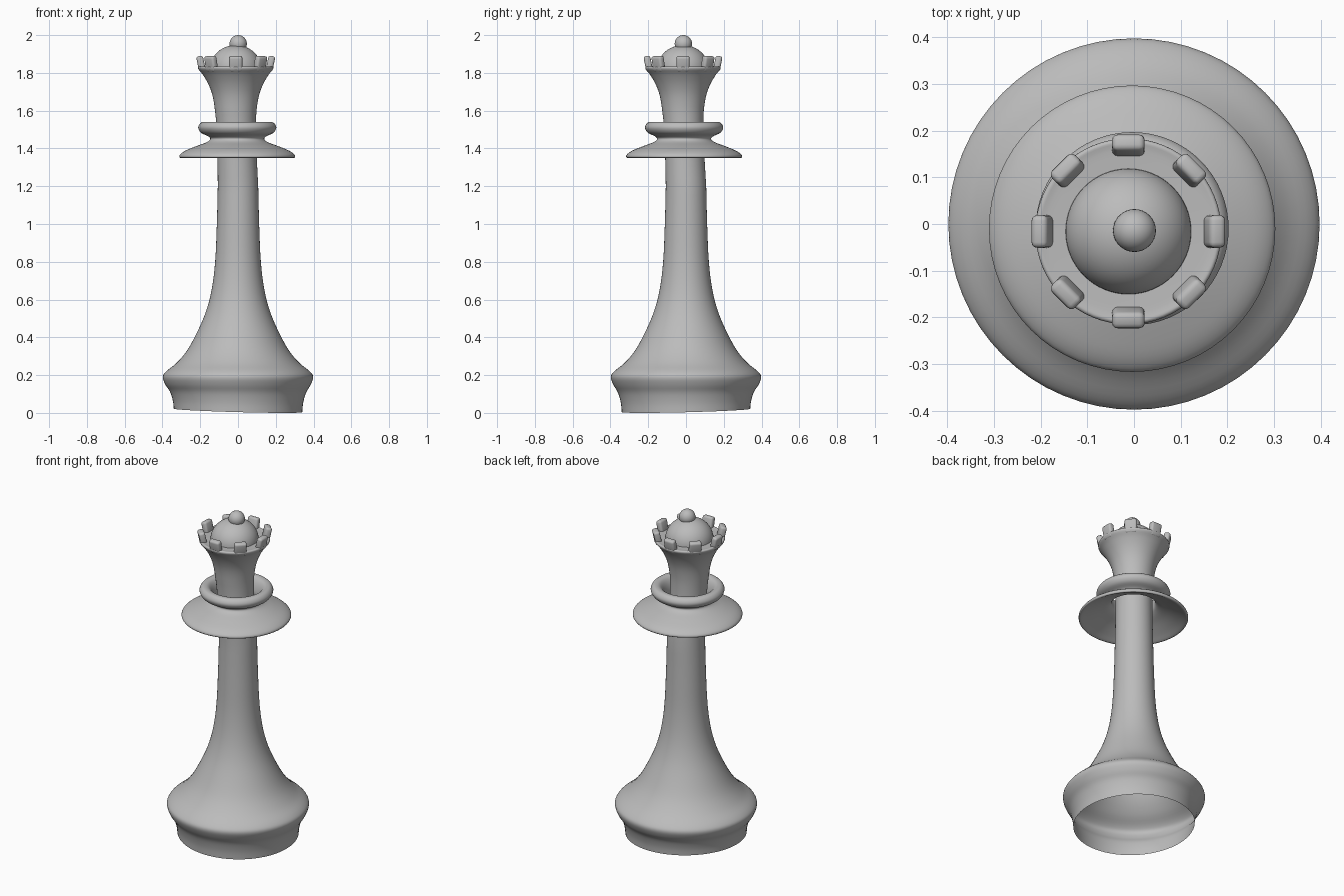
import bpy, bmesh, math
from mathutils import Matrix, Vector

if "Cube" in bpy.data.objects:
    bpy.data.objects.remove(bpy.data.objects["Cube"])

SEG = 64
CROWN = Vector((-0.012, -0.016, 0.0))   # the crown sits slightly off axis

grey = bpy.data.materials.new("plain grey")
grey.diffuse_color = (0.5, 0.5, 0.5, 1.0)
grey.use_nodes = True
grey.node_tree.nodes["Principled BSDF"].inputs["Base Color"].default_value = grey.diffuse_color


def spline(pts, closed=False, steps=4):
    """Smooth (radius, height) points with a Catmull-Rom curve."""
    n, out = len(pts), []
    get = lambda i: pts[i % n] if closed else pts[max(0, min(n - 1, i))]
    for i in range(n if closed else n - 1):
        p = [Vector(get(i + k)) for k in (-1, 0, 1, 2)]
        for s in range(steps):
            t = s / steps
            out.append(0.5 * (2 * p[1] + (p[2] - p[0]) * t
                              + (2 * p[0] - 5 * p[1] + 4 * p[2] - p[3]) * t * t
                              + (3 * p[1] - p[0] - 3 * p[2] + p[3]) * t ** 3))
    if not closed:
        out.append(Vector(pts[-1]))
    return out


def finish(name, bm, angle=50):
    bmesh.ops.recalc_face_normals(bm, faces=bm.faces)
    me = bpy.data.meshes.new(name)
    bm.to_mesh(me)
    bm.free()
    me.materials.append(grey)
    ob = bpy.data.objects.new(name, me)
    bpy.context.collection.objects.link(ob)
    bpy.ops.object.select_all(action='DESELECT')
    ob.select_set(True)
    bpy.context.view_layer.objects.active = ob
    bpy.ops.object.shade_smooth_by_angle(angle=math.radians(angle))
    return ob


def lathe(profile, closed=False):
    bm = bmesh.new()
    rings = []
    for r, z in profile:
        rings.append([bm.verts.new((r * math.cos(2 * math.pi * i / SEG),
                                    r * math.sin(2 * math.pi * i / SEG), z))
                      for i in range(SEG)])
    n = len(rings)
    for k in range(n if closed else n - 1):
        a, b = rings[k], rings[(k + 1) % n]
        for i in range(SEG):
            j = (i + 1) % SEG
            bm.faces.new((a[i], a[j], b[j], b[i]))
    return bm


# Base, stem and flared crown cup: one hollow turned body, open underneath
body = lathe(spline([
    (0.340, 0.015), (0.345, 0.06), (0.360, 0.11), (0.385, 0.15), (0.398, 0.19),
    (0.380, 0.22), (0.325, 0.265), (0.270, 0.33), (0.220, 0.42), (0.172, 0.53),
    (0.140, 0.65), (0.121, 0.80), (0.112, 1.00), (0.107, 1.20), (0.104, 1.36),
    (0.104, 1.50), (0.110, 1.60), (0.123, 1.68), (0.145, 1.74), (0.174, 1.79),
    (0.198, 1.82), (0.195, 1.834), (0.175, 1.832), (0.12, 1.83)]))
for v in body.verts:
    # slightly uneven bottom edge
    fade = max(0.0, 1 - v.co.z / 0.15)
    v.co.z += fade * (0.028 * v.co.y - 0.03 * v.co.x)
    # upper part drifts off axis
    t = min(1.0, max(0.0, (v.co.z - 1.2) / 0.4))
    v.co += CROWN * t
low = min(v.co.z for v in body.verts)
for v in body.verts:
    v.co.z -= low * max(0.0, 1 - v.co.z / 0.15)
finish("body", body)

# Collar: thin skirt and rolled ring, hollow beneath, loose around the stem
collar = lathe(spline([
    (0.122, 1.455), (0.134, 1.505), (0.158, 1.537), (0.190, 1.538),
    (0.207, 1.512), (0.192, 1.483), (0.155, 1.465), (0.143, 1.450),
    (0.162, 1.433), (0.215, 1.413), (0.275, 1.388), (0.305, 1.365),
    (0.300, 1.350), (0.260, 1.370), (0.195, 1.402), (0.140, 1.428)],
    closed=True), closed=True)
bmesh.ops.translate(collar, verts=collar.verts, vec=(-0.004, -0.010, 0))
finish("collar", collar, 80)

# Crown teeth: eight rounded blocks leaning outwards
teeth = bmesh.new()
for k in range(8):
    m = (Matrix.Translation(CROWN) @ Matrix.Rotation(k * math.pi / 4, 4, 'Z')
         @ Matrix.Translation((0.184, 0, 1.849))
         @ Matrix.Rotation(math.radians(12), 4, 'Y')
         @ Matrix.Diagonal((0.036, 0.07, 0.082, 1)))
    bmesh.ops.create_cube(teeth, size=1, matrix=m)
bmesh.ops.bevel(teeth, geom=teeth.edges[:], offset=0.012, segments=3,
                profile=0.5, affect='EDGES')
finish("crown_teeth", teeth, 60)

# Dome inside the crown
dome = lathe([(max(0.0005, 0.135 * math.cos(a)), 1.825 + 0.122 * math.sin(a))
              for a in (math.pi / 2 * i / 12 for i in range(13))])
bmesh.ops.translate(dome, verts=dome.verts, vec=CROWN)
finish("crown_dome", dome)

# Ball finial
ball = bmesh.new()
bmesh.ops.create_uvsphere(ball, u_segments=32, v_segments=16, radius=0.046,
                          matrix=Matrix.Translation((0.001, -0.014, 1.954)))
finish("finial_ball", ball)
